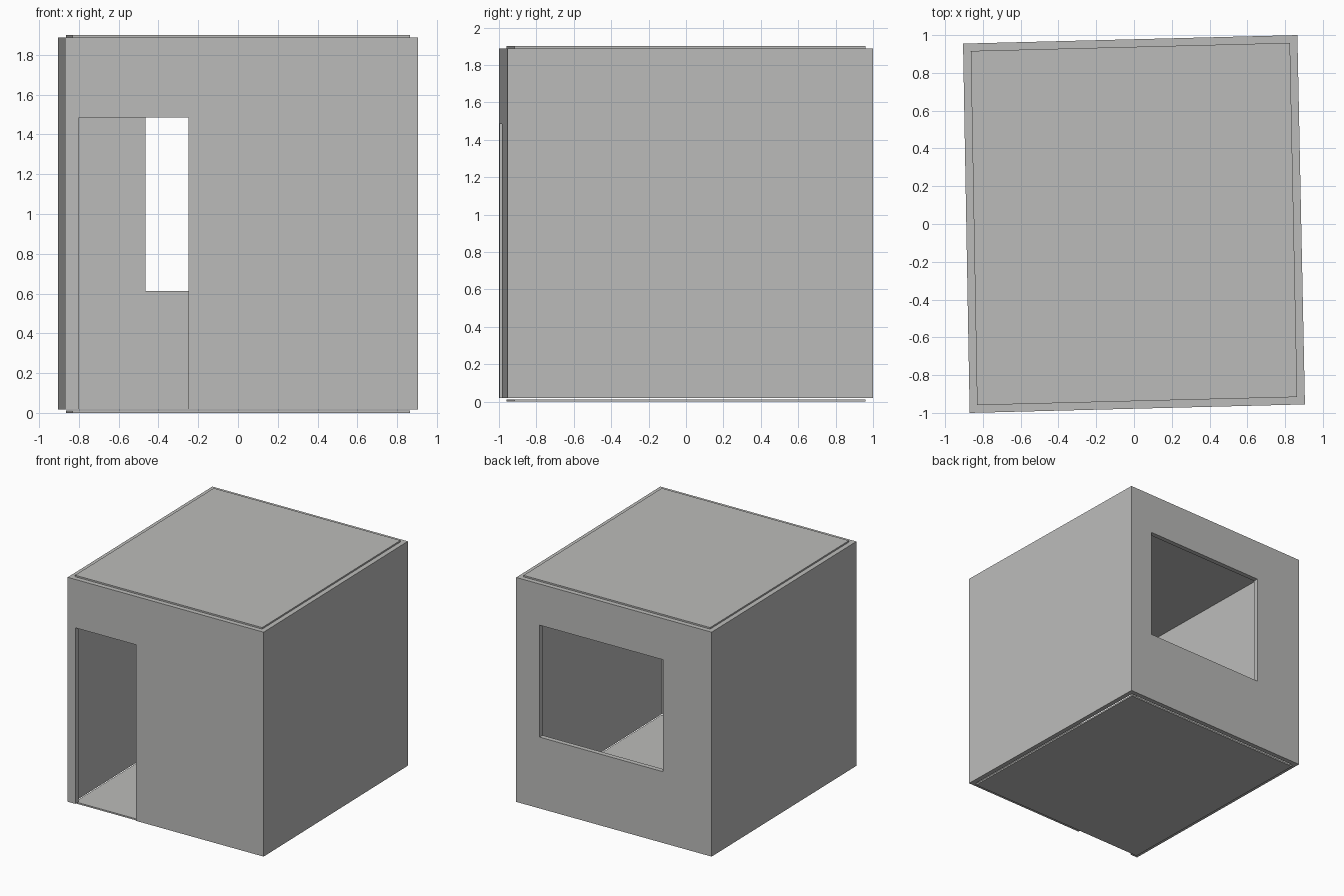
import bpy
import bmesh
from mathutils import Vector

if "Cube" in bpy.data.objects:
    bpy.data.objects.remove(bpy.data.objects["Cube"], do_unlink=True)

# Plain concrete grey
grey = bpy.data.materials.new("concrete_grey")
grey.use_nodes = True
colour = (0.5, 0.5, 0.49, 1)
grey.diffuse_color = colour
grey.node_tree.nodes["Principled BSDF"].inputs["Base Color"].default_value = colour

# Slightly skewed footprint, counter-clockwise from the front
OUTER = [Vector(c) for c in ((-0.87, -1.0), (0.905, -0.955), (0.865, 1.0), (-0.905, 0.955))]
WALL = 0.04
WALL_BOTTOM, WALL_TOP = 0.018, 1.888
SLAB = 0.0125


def inset(corners, d):
    """Move each corner inwards by d along both of its edges."""
    n = len(corners)
    return [c + d * ((corners[(i + 1) % n] - c).normalized()
                     + (corners[i - 1] - c).normalized())
            for i, c in enumerate(corners)]


def add_object(name, bm):
    bmesh.ops.recalc_face_normals(bm, faces=bm.faces)
    mesh = bpy.data.meshes.new(name)
    bm.to_mesh(mesh)
    bm.free()
    mesh.materials.append(grey)
    obj = bpy.data.objects.new(name, mesh)
    bpy.context.collection.objects.link(obj)
    return obj


def prism(name, corners, z0, z1):
    bm = bmesh.new()
    base = bm.faces.new([bm.verts.new((c.x, c.y, z0)) for c in corners])
    top = bmesh.ops.extrude_face_region(bm, geom=[base], use_keep_orig=True)["geom"]
    verts = [v for v in top if isinstance(v, bmesh.types.BMVert)]
    bmesh.ops.translate(bm, vec=(0, 0, z1 - z0), verts=verts)
    return add_object(name, bm)


def block(name, x0, x1, y0, y1, z0, z1):
    return prism(name, [Vector(c) for c in ((x0, y0), (x1, y0), (x1, y1), (x0, y1))], z0, z1)


INNER = inset(OUTER, WALL)

# Walls: a solid block hollowed out, with a doorway and a window
walls = prism("walls", OUTER, WALL_BOTTOM, WALL_TOP)
cutters = [
    prism("room_cutter", INNER, -0.5, 2.5),
    block("doorway_cutter", -0.8, -0.25, -1.2, -0.8, -0.5, 1.485),
    block("window_cutter", -0.465, 0.655, 0.8, 1.2, 0.612, 1.545),
]
for cutter in cutters:
    cutter.hide_render = True
    mod = walls.modifiers.new(cutter.name, "BOOLEAN")
    mod.operation = "DIFFERENCE"
    mod.solver = "EXACT"
    mod.object = cutter

# Bake the cuts and drop the cutters
depsgraph = bpy.context.evaluated_depsgraph_get()
cut_mesh = bpy.data.meshes.new_from_object(walls.evaluated_get(depsgraph))
walls.modifiers.clear()
walls.data = cut_mesh
for cutter in cutters:
    bpy.data.objects.remove(cutter, do_unlink=True)

# Thin floor and roof slabs matching the room outline
prism("floor", INNER, 0, SLAB)
prism("roof", INNER, WALL_TOP, WALL_TOP + SLAB)
